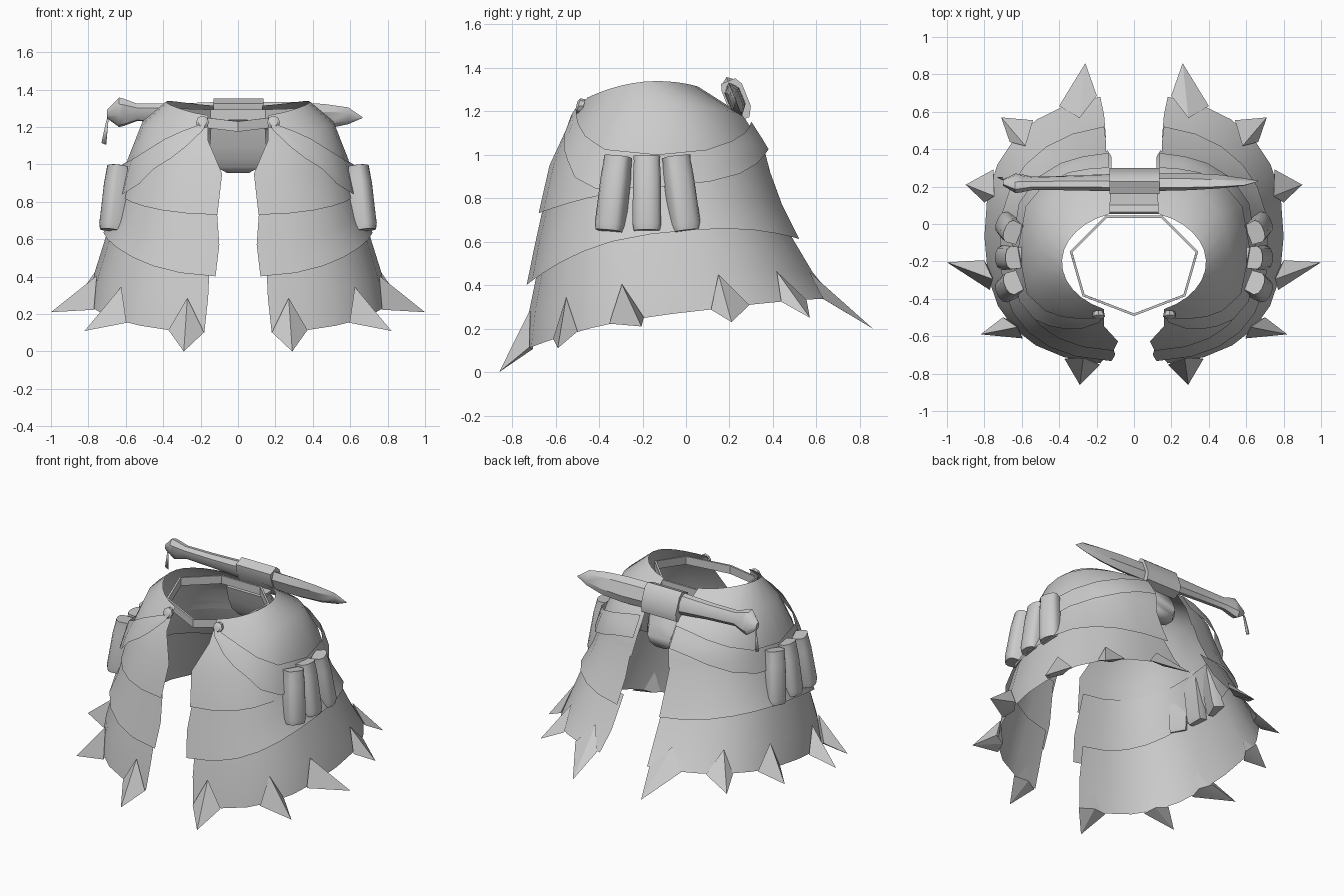
import bpy, bmesh, math
from mathutils import Vector, Matrix

if "Cube" in bpy.data.objects:
    bpy.data.objects.remove(bpy.data.objects["Cube"])

GREY = bpy.data.materials.new("plain grey")
GREY.diffuse_color = (0.6, 0.6, 0.6, 1)
GREY.use_nodes = True
GREY.node_tree.nodes["Principled BSDF"].inputs["Base Color"].default_value = GREY.diffuse_color


def make(name, verts, faces, mirror=True, closed=True, thick=0, angle=35):
    """Mesh object from points and faces, optionally mirrored across x."""
    me = bpy.data.meshes.new(name)
    me.from_pydata([tuple(v) for v in verts], [], faces)
    if closed:
        bm = bmesh.new()
        bm.from_mesh(me)
        bmesh.ops.recalc_face_normals(bm, faces=bm.faces)
        bm.to_mesh(me)
        bm.free()
    me.materials.append(GREY)
    ob = bpy.data.objects.new(name, me)
    bpy.context.collection.objects.link(ob)
    if angle:
        bpy.ops.object.select_all(action='DESELECT')
        ob.select_set(True)
        bpy.context.view_layer.objects.active = ob
        bpy.ops.object.shade_smooth_by_angle(angle=math.radians(angle))
    if thick:
        m = ob.modifiers.new("thickness", 'SOLIDIFY')
        m.thickness, m.offset = thick, 0
    if mirror:
        m = ob.modifiers.new("mirror", 'MIRROR')
        m.use_mirror_merge = False
    return ob


def grid(rows, cols):
    return [(i * cols + j, (i + 1) * cols + j, (i + 1) * cols + j + 1, i * cols + j + 1)
            for i in range(rows - 1) for j in range(cols - 1)]


def loft(name, rings, **kw):
    """Closed solid through rings with equal point counts."""
    n = len(rings[0])
    verts = [p for r in rings for p in r]
    faces = [(i * n + j, i * n + (j + 1) % n, (i + 1) * n + (j + 1) % n, (i + 1) * n + j)
             for i in range(len(rings) - 1) for j in range(n)]
    faces += [tuple(range(n)), tuple(range(len(verts) - n, len(verts)))]
    return make(name, verts, faces, **kw)


def row_at(rows, u):
    f = min(max(u, 0), 1) * (len(rows) - 1)
    i = min(int(f), len(rows) - 2)
    return [a + (b - a) * (f - i) for a, b in zip(rows[i], rows[i + 1])]


def limits(row):
    X, xf, xb, p = row[0], row[6], row[7], row[8]
    return -math.acos((xf / X) ** (1 / p ** 2)), math.acos((xb / X) ** (1 / p))


def surf(rows, u, a, off=0.0, square=1.0):
    """Point on a plate: u runs down, angle a runs from front to back."""
    row = row_at(rows, u)
    lo, hi = limits(row)
    a = min(max(a, lo), hi)
    X, yf, yb, zf, zs, zb, _, _, p = row
    p = (p ** 2 if a < 0 else p) * square      # squarer at the front
    s = math.sin(a)
    yc, ry = (yf + yb) / 2, (yb - yf) / 2 + off
    y = yc + math.copysign(abs(s) ** p, s) * ry
    z = zs + (zb - zf) / 2 * s + ((zf + zb) / 2 - zs) * s * s
    return Vector(((X + off) * math.cos(a) ** p, y, z))


# Skirt plates; each row: side x, front y, back y, z front/side/back,
# inner x front/back, roundness
PLATES = {
    "upper_plate": [(.385, -.48, .07, 1.25, 1.335, 1.31, .16, .13, 1),
                    (.51, -.56, .27, 1.12, 1.23, 1.18, .16, .12, .94),
                    (.59, -.63, .365, .95, 1.03, 1.03, .085, .12, .9),
                    (.635, -.68, .40, .73, .85, .90, .11, .14, .87)],
    "middle_plate": [(.60, -.64, .385, .85, .95, .95, .12, .15, .87),
                     (.66, -.70, .45, .57, .76, .77, .10, .15, .87),
                     (.72, -.735, .53, .40, .64, .61, .12, .16, .87)],
    "lower_plate": [(.68, -.68, .47, .50, .70, .66, .15, .15, .87),
                    (.765, -.725, .59, .28, .43, .46, .16, .16, .87),
                    (.80, -.75, .69, .10, .27, .34, .18, .18, .87)],
}
COLS = 13
for name, rows in PLATES.items():
    pts, n = [], len(rows)
    for i in range(n):
        lo, hi = limits(rows[i])
        pts += [surf(rows, i / (n - 1), lo + (hi - lo) * j / (COLS - 1)) for j in range(COLS)]
    make(name, pts, grid(n, COLS), closed=False)

# Spikes along the hem: angle and half width in degrees, tip position
low = PLATES["lower_plate"]
SPIKES = [(-75.5, 6.5, (.29, -.86, 0)), (-41, 7, (.82, -.59, .11)), (-14, 6, (1, -.205, .21)),
          (16, 7, (.90, .21, .23)), (44, 7, (.71, .57, .25)), (71, 7.5, (.26, .86, .20))]
for k, (deg, half, tip) in enumerate(SPIKES):
    a, d = math.radians(deg), math.radians(half)
    base = [surf(low, 1, a - d, .008), surf(low, .5, a, .008), surf(low, 1, a + d, .008),
            surf(low, 1, a, -.03)]
    make(f"spike_{k + 1}", base + [Vector(tip)],
         [(0, 1, 4), (1, 2, 4), (2, 3, 4), (3, 0, 4), (0, 1, 2, 3)], angle=20)

# Hanging strap round each hip: angle in degrees, upper u, lower u on the upper plate
up = PLATES["upper_plate"]
STRAP = [(-70, .07, .20), (-64, .15, .42), (-57, .25, .55), (-48, .38, .67), (-38, .50, .82),
         (-22, .64, .95), (0, .72, 1), (22, .70, 1), (40, .62, .95), (56, .53, .85),
         (68, .45, .75), (85, .40, .68)]
STEPS = 3
strap = [surf(up, s[1] + (s[2] - s[1]) * r / STEPS, math.radians(s[0]), .02, .94)
         for r in range(STEPS + 1) for s in STRAP]
make("hip_strap", strap, grid(STEPS + 1, len(STRAP)), closed=False)

# Strap knots at the front
knot = [[Vector((.19 + r * math.cos(t * math.tau / 8), y + .25 * r * math.sin(t * math.tau / 8),
                 1.225 + r * math.sin(t * math.tau / 8))) for t in range(8)]
        for r, y in ((.03, -.47), (.035, -.495), (.022, -.505))]
loft("strap_knot", knot)

# Waist ring with seven sides
ring, N = [], 7
for z0 in (0, -.055):
    for k in range(N):
        t = k * math.tau / N - math.pi / 2
        s = math.sin(t)
        z = 1.295 + .03 * s - .035 * s * s
        ring.append((.345 * math.cos(t), -.21 + .275 * s, z + z0))
make("waist_ring", ring, [(k, k + N, (k + 1) % N + N, (k + 1) % N) for k in range(N)],
     mirror=False, closed=False, thick=.014, angle=0)

# Hip pouches: y centre, turn round z, spread in degrees
for k, (y, turn, spread) in enumerate([(-.335, -22, -4), (-.18, 0, 0), (-.02, 22, 5)]):
    M = (Matrix.Translation((.668, y, .82)) @ Matrix.Rotation(math.radians(turn), 4, 'Z')
         @ Matrix.Rotation(math.radians(spread), 4, 'X') @ Matrix.Rotation(math.radians(-8), 4, 'Y'))
    rings = []
    for z, w, d in ((-.172, .060, .047), (-.14, .066, .055), (.08, .064, .052), (.15, .060, .045),
                    (.175, .062, .043)):
        rings.append([M @ Vector((d * c, w * e, z)) for c, e in
                      ((-1, -.9), (.35, -1), (.8, -.75), (1, -.3), (1, .3), (.8, .75),
                       (.35, 1), (-1, .9))])
    loft(f"hip_pouch_{k + 1}", rings, angle=50)

# Rear pouch below the knife
rear = []
for z, w, y0, y1 in ((1.20, .145, .08, .20), (1.10, .15, .11, .27), (1.03, .145, .14, .295),
                     (.985, .115, .17, .295), (.955, .06, .20, .28)):
    rear.append([(-w, y0, z), (w, y0, z), (w, (y0 + y1) / 2, z), (w * .6, y1, z),
                 (-w * .6, y1, z), (-w, (y0 + y1) / 2, z)])
loft("rear_pouch", rear, mirror=False, angle=50)
make("rear_tab", [(x, y, z) for y, z in ((.06, 1.25), (.10, 1.21), (.17, 1.21)) for x in (-.14, .14)],
     grid(3, 2), mirror=False, closed=False, thick=.015, angle=0)

# Knife: x along, w up the tilted plane, d across it
UPW, ACR, MID = Vector((0, -.37, .93)), Vector((0, .93, .37)), Vector((0, .225, 1.26))


def knife(x, w, d):
    return Vector((x, 0, 0)) + MID + UPW * w + ACR * d


def section(x, w, d, mid=0.0, n=8):
    return [knife(x, mid + w * math.cos(t * math.tau / n), d * math.sin(t * math.tau / n))
            for t in range(n)]


loft("knife_handle", [section(x, w, d, m) for x, w, d, m in
     ((-.70, .025, .015, .01), (-.635, .085, .045, .02), (-.61, .078, .045, .02),
      (-.54, .05, .034, .02), (-.34, .055, .038, .015), (-.10, .07, .043, .01))],
     mirror=False, angle=40)
loft("knife_blade", [section(x, w, d, m, 6) for x, w, d, m in
     ((.08, .08, .043, 0), (.30, .083, .038, -.005), (.46, .073, .028, -.005),
      (.59, .048, .014, .0), (.665, .003, .002, -.01))], mirror=False, angle=30)
loft("knife_sheath", [[knife(x, w, d) for w, d in
     ((.085, -.035), (.085, .035), (.05, .055), (-.06, .055), (-.105, .03), (-.105, -.03),
      (-.05, -.045), (.05, -.045))] for x in (-.13, .135)], mirror=False, angle=50)
make("handle_tassel", [(-.69, .23, 1.27), (-.705, .24, 1.23), (-.73, .25, 1.115), (-.705, .25, 1.105)],
     [(0, 1, 2, 3)], mirror=False, closed=False, thick=.004)
